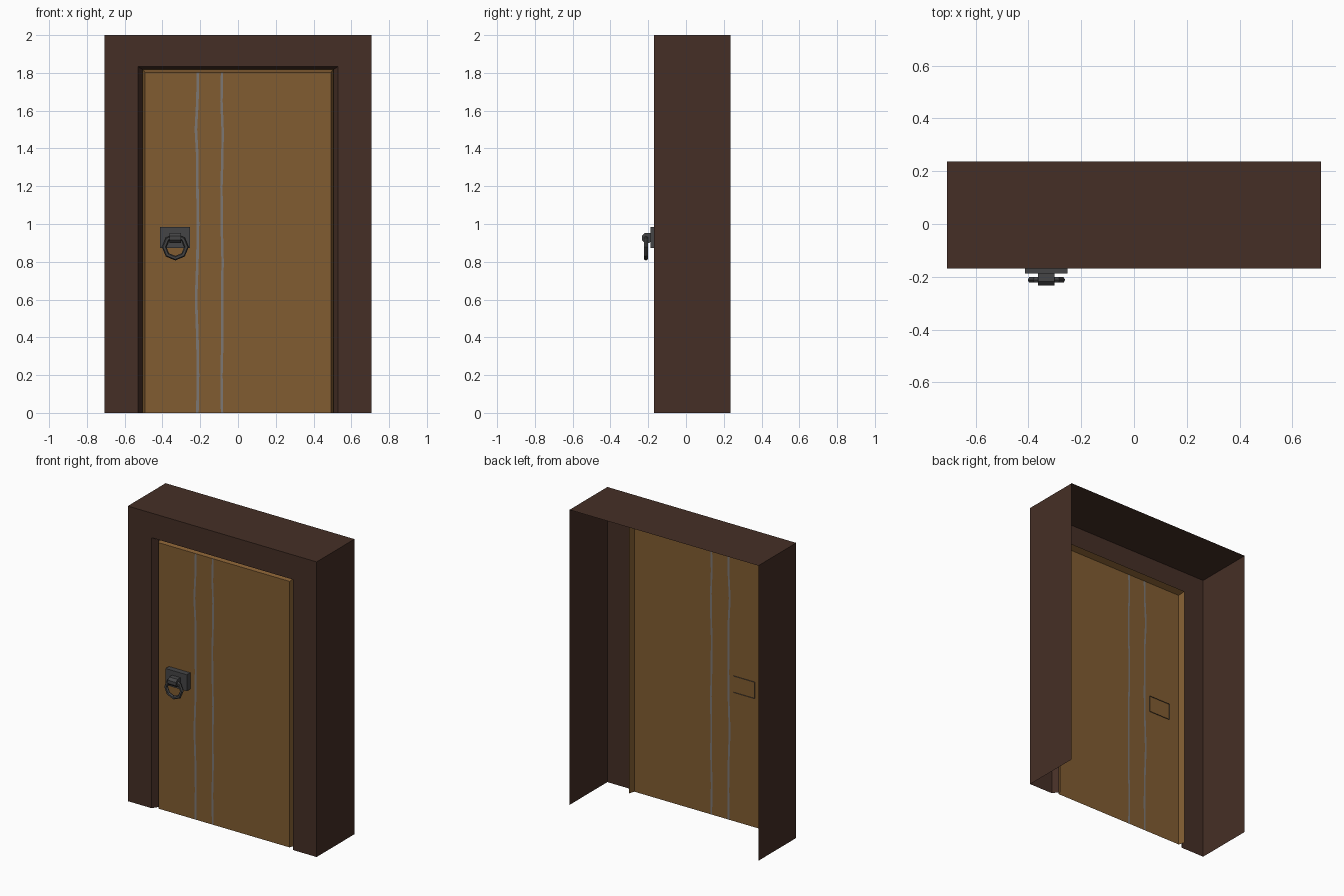
import bpy, bmesh, math
from mathutils import Matrix, Vector

if "Cube" in bpy.data.objects:
    bpy.data.objects.remove(bpy.data.objects["Cube"])


def material(name, rgb):
    m = bpy.data.materials.new(name)
    m.diffuse_color = (*rgb, 1)
    m.use_nodes = True
    m.node_tree.nodes["Principled BSDF"].inputs["Base Color"].default_value = m.diffuse_color
    return m


FRAME = material("dark_frame_wood", (0.060, 0.028, 0.019))
DOOR = material("door_wood", (0.220, 0.107, 0.031))
SEAM = material("grey_seam", (0.20, 0.185, 0.175))
METAL = material("dark_metal", (0.060, 0.060, 0.062))


def finish(name, bm, *mats):
    mesh = bpy.data.meshes.new(name)
    bm.to_mesh(mesh)
    bm.free()
    for m in mats:
        mesh.materials.append(m)
    obj = bpy.data.objects.new(name, mesh)
    bpy.context.collection.objects.link(obj)
    return obj


def doorway_loft(bm, loops):
    """Sheet through doorway-shaped outlines (half width, top, y), open at the floor."""
    prev = None
    for w, top, y in loops:
        cur = [bm.verts.new((x, y, z)) for x, z in ((-w, 0), (-w, top), (w, top), (w, 0))]
        if prev:
            for i in range(3):
                bm.faces.new((prev[i], cur[i], cur[i + 1], prev[i + 1]))
        prev = cur


def box(bm, x0, x1, y0, y1, z0, z1):
    mat = Matrix.Translation(((x0 + x1) / 2, (y0 + y1) / 2, (z0 + z1) / 2)) @ \
        Matrix.Diagonal((x1 - x0, y1 - y0, z1 - z0, 1))
    bmesh.ops.create_cube(bm, size=1, matrix=mat)


# frame: hollow surround, open at the back and floor, with sloped reveal
bm = bmesh.new()
doorway_loft(bm, [(0.708, 2.0, 0.236), (0.708, 2.0, -0.169),
                  (0.53, 1.833, -0.169), (0.505, 1.818, -0.13)])
finish("door_frame", bm, FRAME)

# door: shallow shell with slanted rim, open at the back
bm = bmesh.new()
doorway_loft(bm, [(0.505, 1.82, -0.11), (0.492, 1.803, -0.15)])
# front sheet cut into planks by two uneven seams: (z, seam 1 shift, seam 2 shift)
rows = [(0, 0, 0), (0.2, 0.003, -0.003), (0.4, 0, 0.002), (0.6, -0.007, 0),
        (0.8, 0, 0.003), (1.0, 0.003, -0.002), (1.2, 0, -0.003), (1.35, 0, 0.002),
        (1.5, -0.008, 0.003), (1.65, 0, -0.003), (1.803, 0.003, 0)]
prev = None
for z, s1, s2 in rows:
    xs = (-0.492, -0.222 + s1, -0.208 + s1, -0.091 + s2, -0.078 + s2, 0.492)
    cur = [bm.verts.new((x, -0.15, z)) for x in xs]
    if prev:
        for i in range(5):
            f = bm.faces.new((prev[i], prev[i + 1], cur[i + 1], cur[i]))
            f.material_index = i % 2
    prev = cur
finish("door_panel", bm, DOOR, SEAM)

# handle plate: open-backed box poking through the door sheet
bm = bmesh.new()
box(bm, -0.413, -0.253, -0.187, -0.145, 0.874, 0.985)
bmesh.ops.delete(bm, geom=[f for f in bm.faces if f.normal.y > 0.9 or
                           f.calc_center_median().y > -0.146], context='FACES')
finish("handle_plate", bm, METAL)

# handle boss: rounded lug holding the ring
CX = -0.332
bm = bmesh.new()
bmesh.ops.create_cone(bm, cap_ends=True, segments=8, radius1=0.029, radius2=0.029, depth=0.063,
                      matrix=Matrix.Translation((CX, -0.207, 0.926)) @
                      Matrix.Rotation(math.pi / 2, 4, 'Y') @ Matrix.Rotation(math.pi / 8, 4, 'Z'))
box(bm, CX - 0.0315, CX + 0.0315, -0.207, -0.18, 0.915, 0.953)
finish("handle_boss", bm, METAL)

# pull ring: eight-sided torus hanging from the boss
bm = bmesh.new()
N, M, R, r = 8, 6, 0.059, 0.012
rings = []
for i in range(N):
    a = 2 * math.pi * i / N - math.pi / 2
    out = Vector((math.cos(a), 0, math.sin(a)))
    rings.append([bm.verts.new(Vector((CX, -0.212, 0.878)) + out * (R + r * math.cos(b)) +
                               Vector((0, r * math.sin(b), 0)))
                  for b in (2 * math.pi * j / M for j in range(M))])
for i in range(N):
    p, q = rings[i], rings[(i + 1) % N]
    for j in range(M):
        k = (j + 1) % M
        bm.faces.new((p[j], q[j], q[k], p[k]))
bmesh.ops.recalc_face_normals(bm, faces=bm.faces)
finish("pull_ring", bm, METAL)
